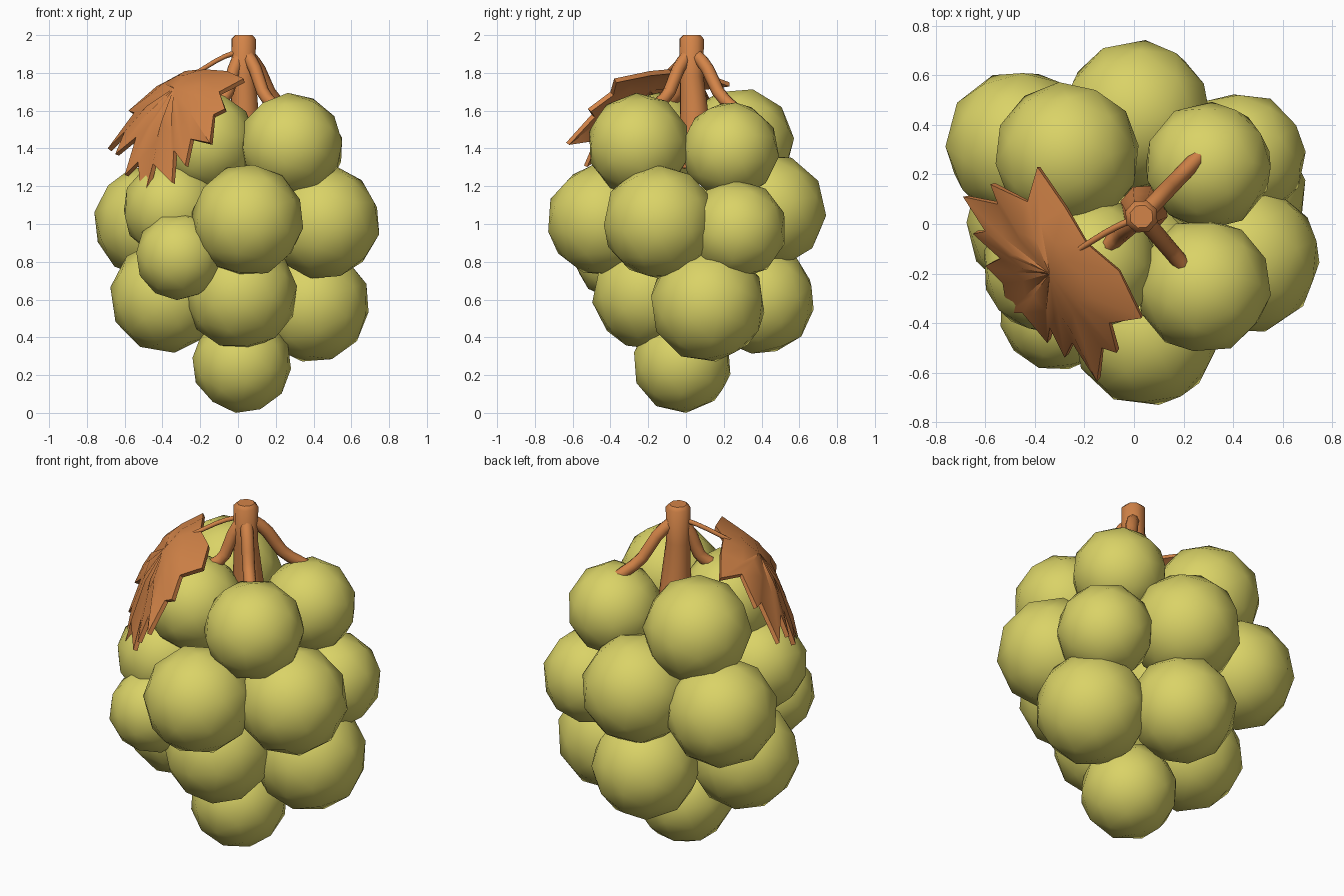
import bpy, bmesh, math, random
from mathutils import Vector, Euler

if "Cube" in bpy.data.objects:
    bpy.data.objects.remove(bpy.data.objects["Cube"])

random.seed(4)


def material(name, rgb):
    m = bpy.data.materials.new(name)
    m.diffuse_color = (*rgb, 1)
    m.use_nodes = True
    m.node_tree.nodes["Principled BSDF"].inputs["Base Color"].default_value = m.diffuse_color
    return m


GRAPE = material("yellow_green", (0.70, 0.65, 0.135))
BROWN = material("orange_brown", (0.65, 0.23, 0.065))


def add_mesh(name, bm, mat):
    me = bpy.data.meshes.new(name)
    bm.to_mesh(me)
    bm.free()
    ob = bpy.data.objects.new(name, me)
    bpy.context.collection.objects.link(ob)
    me.materials.append(mat)
    return ob


# grapes: x, y, z, radius, from the top tier down
grapes = [
    (0.28, -0.25, 1.42, 0.275), (-0.17, -0.16, 1.43, 0.27),
    (0.30, 0.235, 1.39, 0.26), (-0.27, 0.28, 1.43, 0.295),
    (0.05, -0.44, 1.02, 0.30), (0.45, -0.14, 1.01, 0.305),
    (0.43, 0.27, 0.97, 0.265), (0.01, 0.44, 1.07, 0.305),
    (-0.46, 0.32, 1.01, 0.305), (-0.35, -0.18, 1.08, 0.265),
    (-0.31, -0.36, 0.83, 0.235),
    (-0.38, 0.0, 0.615, 0.30), (0.015, -0.20, 0.63, 0.30),
    (0.39, 0.115, 0.575, 0.31), (-0.01, 0.39, 0.60, 0.295),
    (0.02, -0.02, 0.262, 0.265),
]
for i, (x, y, z, r) in enumerate(grapes):
    bm = bmesh.new()
    bmesh.ops.create_icosphere(bm, subdivisions=2, radius=r)
    turn = Euler([random.uniform(0, math.tau) for _ in range(3)]).to_matrix()
    for v in bm.verts:
        v.co = turn @ v.co + Vector((x, y, z))
    # settle the lowest grape on the ground
    if i == len(grapes) - 1:
        low = min(v.co.z for v in bm.verts)
        bmesh.ops.translate(bm, verts=bm.verts, vec=(0, 0, -low))
    for f in bm.faces:
        f.smooth = True
    add_mesh(f"grape_{i + 1}", bm, GRAPE)


def tube(name, pts, smooth_path=True):
    """Round stem through points (x, y, z, radius)."""
    cu = bpy.data.curves.new(name, "CURVE")
    cu.dimensions = "3D"
    cu.bevel_depth = 1.0
    cu.bevel_resolution = 2
    cu.use_fill_caps = True
    if smooth_path:
        cu.resolution_u = 3
        sp = cu.splines.new("NURBS")
        sp.order_u = 3
        sp.use_endpoint_u = True
    else:
        sp = cu.splines.new("POLY")
    sp.points.add(len(pts) - 1)
    for p, (x, y, z, r) in zip(sp.points, pts):
        p.co = (x, y, z, 1)
        p.radius = r
    if smooth_path:
        sp.use_endpoint_u = True
    sp.use_smooth = True
    cu.materials.append(BROWN)
    ob = bpy.data.objects.new(name, cu)
    bpy.context.collection.objects.link(ob)


# main stem, flaring into the bunch
tube("main_stem", [(0.04, 0.06, 1.30, 0.10), (0.035, 0.045, 1.55, 0.082),
                   (0.03, 0.03, 1.78, 0.066), (0.03, 0.03, 1.98, 0.068),
                   (0.03, 0.03, 2.0, 0.048)], False)

# side stems reaching the upper grapes
for i, (x, y, z) in enumerate([(0.27, 0.28, 1.59), (0.21, -0.18, 1.61),
                               (-0.12, -0.10, 1.63)]):
    tube(f"side_stem_{i + 1}", [
        (0.03, 0.03, 1.92, 0.035),
        (0.03 + (x - 0.03) * 0.3, 0.03 + (y - 0.03) * 0.3, 1.84, 0.035),
        (0.03 + (x - 0.03) * 0.6, 0.03 + (y - 0.03) * 0.6, 1.68, 0.034),
        (x, y, z, 0.033)])

# thin leaf stalk
tube("leaf_stalk", [(0.02, 0.03, 1.92, 0.014), (-0.09, -0.02, 1.88, 0.013),
                    (-0.22, -0.10, 1.80, 0.012)])

# drooping toothed leaf: outline of tips and notches
outline = [
    (-0.39, 0.23, 1.75), (-0.43, 0.09, 1.73), (-0.58, 0.16, 1.60),
    (-0.55, 0.08, 1.59), (-0.69, 0.11, 1.40), (-0.60, -0.03, 1.49),
    (-0.65, -0.04, 1.37), (-0.54, -0.14, 1.46), (-0.60, -0.17, 1.26),
    (-0.53, -0.24, 1.33), (-0.51, -0.36, 1.10), (-0.45, -0.36, 1.32),
    (-0.35, -0.48, 1.22), (-0.34, -0.42, 1.39), (-0.28, -0.54, 1.31),
    (-0.25, -0.48, 1.45), (-0.15, -0.635, 1.43), (-0.13, -0.50, 1.58),
    (-0.07, -0.52, 1.61), (-0.10, -0.40, 1.70), (0.03, -0.38, 1.77),
    (-0.06, -0.19, 1.81), (-0.19, -0.08, 1.82), (-0.28, 0.07, 1.81),
]
bm = bmesh.new()
mid = Vector((-0.34, -0.20, 1.72))
rim = [bm.verts.new(p) for p in outline]
ring = [bm.verts.new(mid.lerp(Vector(p), 0.5) + Vector((-0.012, -0.01, 0.02)))
        for p in outline]
hub = bm.verts.new(mid)
for i in range(len(rim)):
    j = (i + 1) % len(rim)
    bm.faces.new((rim[i], rim[j], ring[j], ring[i]))
    bm.faces.new((ring[i], ring[j], hub))
bm.normal_update()
if sum(f.normal.z for f in bm.faces) < 0:
    bmesh.ops.reverse_faces(bm, faces=bm.faces)
leaf = add_mesh("leaf", bm, BROWN)
solid = leaf.modifiers.new("thickness", "SOLIDIFY")
solid.thickness = 0.025
solid.offset = -1
bpy.context.view_layer.objects.active = leaf
leaf.select_set(True)
bpy.ops.object.modifier_apply(modifier="thickness")
bpy.ops.object.shade_smooth_by_angle(angle=math.radians(40))
